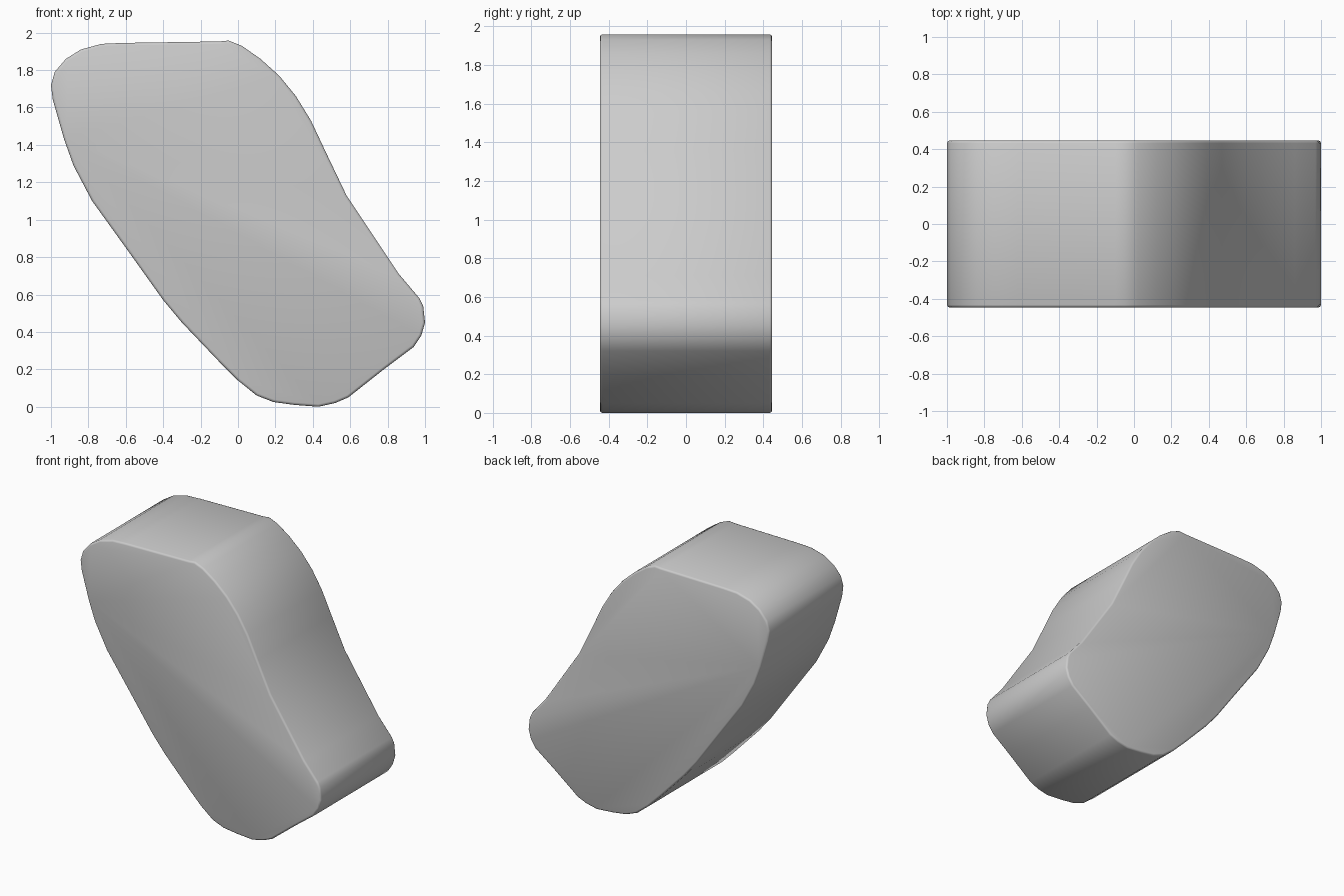
import bpy, bmesh

if "Cube" in bpy.data.objects:
    bpy.data.objects.remove(bpy.data.objects["Cube"])

HALF_DEPTH = 0.446

# Slanted, rounded outline in the front plane (x, z), clockwise from the top right
OUTLINE = [
    (-0.10, 1.953), (-0.05, 1.958), (0.02, 1.93), (0.12, 1.86), (0.22, 1.77),
    (0.31, 1.66), (0.39, 1.53), (0.47, 1.36), (0.58, 1.13), (0.72, 0.92),
    (0.86, 0.71), (0.97, 0.58), (0.99, 0.54), (1.00, 0.45), (0.98, 0.38),
    (0.94, 0.32), (0.78, 0.20), (0.59, 0.05), (0.52, 0.02), (0.43, 0.0),
    (0.30, 0.01), (0.19, 0.025), (0.10, 0.06), (0.0, 0.14), (-0.10, 0.24),
    (-0.30, 0.45), (-0.40, 0.57), (-0.60, 0.85), (-0.78, 1.10), (-0.88, 1.29),
    (-0.93, 1.43), (-0.99, 1.64), (-1.00, 1.72), (-0.98, 1.79), (-0.92, 1.86),
    (-0.84, 1.91), (-0.73, 1.94), (-0.62, 1.945),
]

# Body: outline extruded front to back
bm = bmesh.new()
front = bm.faces.new([bm.verts.new((x, -HALF_DEPTH, z)) for x, z in OUTLINE])
result = bmesh.ops.extrude_face_region(bm, geom=[front], use_keep_orig=True)
back_verts = [g for g in result["geom"] if isinstance(g, bmesh.types.BMVert)]
bmesh.ops.translate(bm, verts=back_verts, vec=(0, 2 * HALF_DEPTH, 0))
bmesh.ops.recalc_face_normals(bm, faces=bm.faces[:])

# Small rounding on the front and back rims
rims = [e for e in bm.edges if abs(e.verts[0].co.y - e.verts[1].co.y) < 1e-4]
bmesh.ops.bevel(bm, geom=rims, offset=0.014, segments=2, profile=0.5,
                affect='EDGES', clamp_overlap=True)

mesh = bpy.data.meshes.new("slanted_block")
bm.to_mesh(mesh)
bm.free()
block = bpy.data.objects.new("slanted_block", mesh)
bpy.context.collection.objects.link(block)

# Smooth shading across the rounded outline
bpy.context.view_layer.objects.active = block
block.select_set(True)
bpy.ops.object.shade_smooth_by_angle(angle=0.9)
